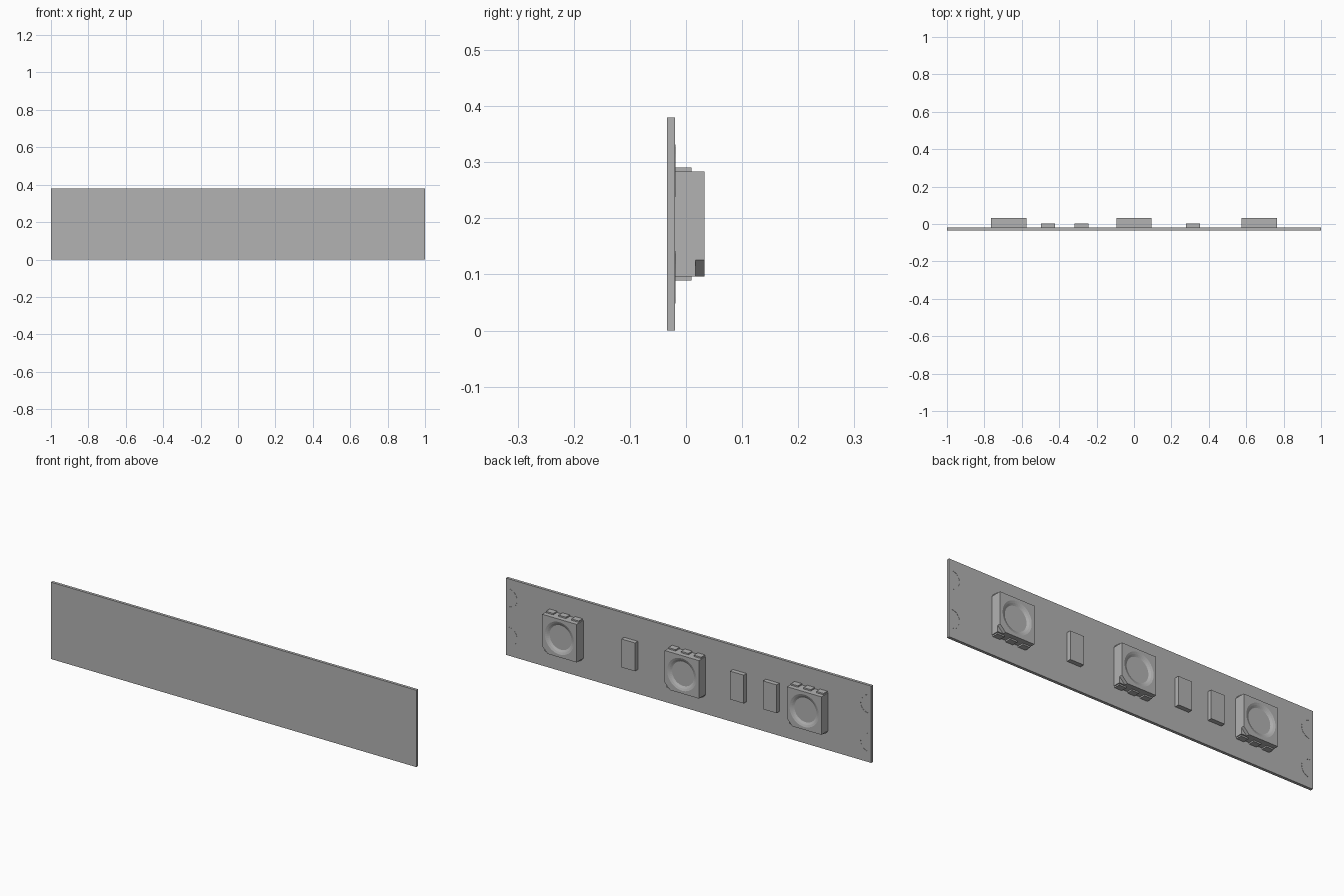
import bpy, bmesh, math
from mathutils import Matrix, Vector

cube = bpy.data.objects.get("Cube")
if cube:
    bpy.data.objects.remove(cube, do_unlink=True)

grey = bpy.data.materials.new("plain grey")
grey.use_nodes = True
colour = (0.45, 0.45, 0.45, 1)
grey.diffuse_color = colour
grey.node_tree.nodes["Principled BSDF"].inputs["Base Color"].default_value = colour

MID_Z = 0.19
BOARD_FRONT, BOARD_BACK = -0.034, -0.02


def finish(name, bm):
    bmesh.ops.recalc_face_normals(bm, faces=bm.faces)
    mesh = bpy.data.meshes.new(name)
    bm.to_mesh(mesh)
    bm.free()
    mesh.materials.append(grey)
    obj = bpy.data.objects.new(name, mesh)
    bpy.context.collection.objects.link(obj)
    return obj


def add_box(bm, x, y, z):
    """Box between the (low, high) pairs x, y and z."""
    size = [b - a for a, b in (x, y, z)]
    centre = Vector([(a + b) / 2 for a, b in (x, y, z)])
    matrix = Matrix.Translation(centre) @ Matrix.Diagonal((*size, 1))
    return bmesh.ops.create_cube(bm, size=1, matrix=matrix)["verts"]


def box(name, x, y, z):
    bm = bmesh.new()
    add_box(bm, x, y, z)
    return finish(name, bm)


# Circuit board
box("circuit_board", (-1, 1), (BOARD_FRONT, BOARD_BACK), (0, 0.38))


def lamp_body(x0):
    half, low, step, high, cut = 0.094, BOARD_BACK, 0.017, 0.033, 0.03
    bm = bmesh.new()
    # Square base, with a corner-cut upper part around a round dish
    add_box(bm, (x0 - half, x0 + half), (low, step), (MID_Z - half, MID_Z + half))
    outline = [(-half, -half), (half - cut, -half), (half, cut - half),
               (half, half), (-half, half)]
    lower = [bm.verts.new((x0 + x, step, MID_Z + z)) for x, z in outline]
    upper = [bm.verts.new((x0 + x, high, MID_Z + z)) for x, z in outline]
    for i in range(len(outline)):
        j = (i + 1) % len(outline)
        bm.faces.new((lower[i], lower[j], upper[j], upper[i]))
    # Dish rings: rim, sloped wall, floor
    rings = []
    for radius, y in ((0.08, high), (0.07, high - 0.004), (0.06, high - 0.01)):
        rings.append([bm.verts.new((x0 + radius * math.cos(a), y,
                                    MID_Z + radius * math.sin(a)))
                      for a in (math.tau * k / 48 for k in range(48))])
    for a, b in zip(rings, rings[1:]):
        for k in range(48):
            bm.faces.new((a[k], a[k - 1], b[k - 1], b[k]))
    bm.faces.new(rings[-1])
    # Top plate between the outline and the rim
    def edges(loop):
        return [bm.edges.get((loop[k - 1], loop[k])) for k in range(len(loop))]
    bmesh.ops.triangle_fill(bm, use_beauty=True, normal=(0, 1, 0),
                            edges=edges(upper) + edges(rings[0]))
    return finish("lamp_body", bm)


# Lamps with three contacts above and three below
for x0 in (-0.67, 0, 0.67):
    lamp_body(x0)
    bm = bmesh.new()
    for dx in (-0.07, 0, 0.07):
        for side in (-1, 1):
            z = sorted((MID_Z + side * 0.08, MID_Z + side * 0.101))
            add_box(bm, (x0 + dx - 0.02, x0 + dx + 0.02), (BOARD_BACK, 0.01), z)
    finish("lamp_contacts", bm)

# Flat resistors
for x0 in (-0.46, -0.28, 0.315):
    box("resistor", (x0 - 0.037, x0 + 0.037), (BOARD_BACK, 0.002),
        (MID_Z - 0.07, MID_Z + 0.07))

# Thin solder pad rims at both ends
for side in (-1, 1):
    for z0 in (0.095, 0.285):
        bm = bmesh.new()
        rows = []
        for k in range(17):
            a = math.pi * (k / 16 - 0.5)
            rows.append([bm.verts.new((side * (0.985 - r * math.cos(a)), y,
                                       z0 + r * math.sin(a)))
                         for r, y in ((0.042, BOARD_BACK), (0.042, BOARD_BACK + 0.001),
                                      (0.047, BOARD_BACK + 0.001), (0.047, BOARD_BACK))])
        for a, b in zip(rows, rows[1:]):
            for k in range(4):
                bm.faces.new((a[k - 1], a[k], b[k], b[k - 1]))
        bm.faces.new(rows[0])
        bm.faces.new(rows[-1])
        finish("solder_pad_rim", bm)
